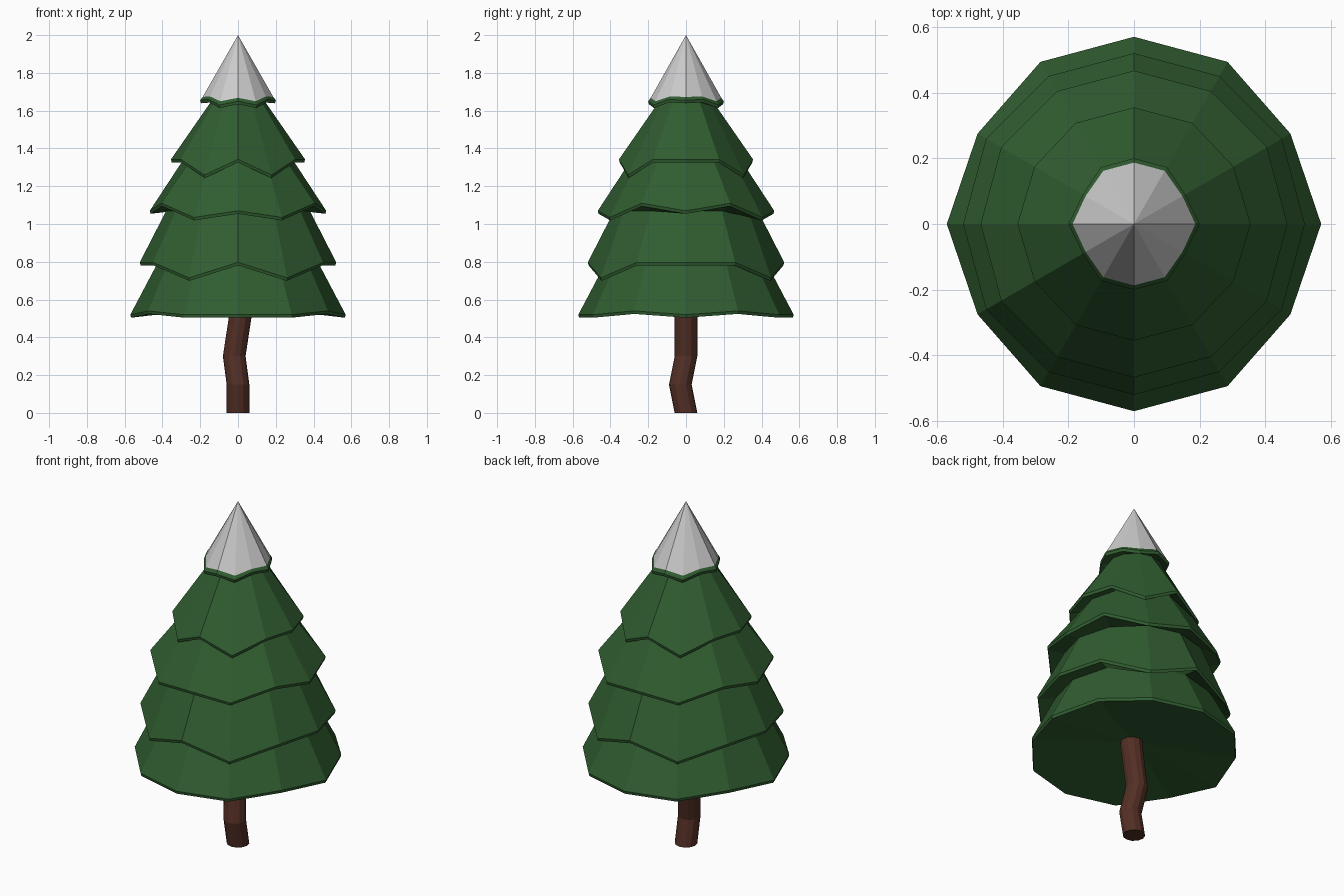
import bpy, bmesh
from math import cos, sin, pi
from mathutils import Vector

if "Cube" in bpy.data.objects:
    bpy.data.objects.remove(bpy.data.objects["Cube"])

N = 12


def material(name, rgb):
    m = bpy.data.materials.new(name)
    m.diffuse_color = (*rgb, 1)
    m.use_nodes = True
    m.node_tree.nodes["Principled BSDF"].inputs["Base Color"].default_value = m.diffuse_color
    return m


def build(name, rings, mat, start=None, end=None):
    """Skin a stack of rings; optional tip points or flat caps close the ends."""
    bm = bmesh.new()
    loops = [[bm.verts.new(p) for p in ring] for ring in rings]
    for a, b in zip(loops, loops[1:]):
        for i in range(len(a)):
            j = (i + 1) % len(a)
            bm.faces.new((a[i], a[j], b[j], b[i]))
    for loop, tip in ((loops[0], start), (loops[-1], end)):
        if tip == "cap":
            bm.faces.new(loop)
        elif tip:
            v = bm.verts.new(tip)
            for i in range(len(loop)):
                bm.faces.new((loop[i], loop[(i + 1) % len(loop)], v))
    bmesh.ops.recalc_face_normals(bm, faces=bm.faces)
    me = bpy.data.meshes.new(name)
    bm.to_mesh(me)
    bm.free()
    me.materials.append(mat)
    ob = bpy.data.objects.new(name, me)
    bpy.context.collection.objects.link(ob)
    return ob


def wavy(r, zs, pinch=1.0, dr=0.0, dz=0.0):
    """12-sided ring; zs are heights at 0, 30, 60, 90 degrees, mirrored around."""
    pts = []
    for i in range(N):
        k = i % 6
        k = k if k <= 3 else 6 - k
        rr = r * (pinch if k == 1 else 1) + dr
        a = 2 * pi * i / N
        pts.append(Vector((rr * cos(a), rr * sin(a), zs[k] + dz)))
    return pts


green = material("needles", (0.03, 0.11, 0.03))
white = material("snow", (0.8, 0.8, 0.8))
brown = material("bark", (0.085, 0.028, 0.018))

# Tiers: rim radius, pinch at 30 degrees, rim heights, then the inner ring above
tiers = [
    (0.57, 0.965, (0.52, 0.54, 0.52, 0.52), 0.425, 0.795),
    (0.52, 1.0, (0.797, 0.797, 0.715, 0.797), 0.38, 1.07),
    (0.467, 1.0, (1.07, 1.11, 1.035, 1.07), 0.29, 1.34),
    (0.355, 0.985, (1.342, 1.342, 1.26, 1.342), 0.145, 1.645),
    (0.20, 0.9, (1.655, 1.66, 1.63, 1.65), None, None),
]
rings = []
for r, pinch, zs, r_in, z_in in tiers:
    rings.append(wavy(r, zs, pinch, -0.004, -0.016))
    rings.append(wavy(r, zs, pinch))
    if r_in:
        rings.append(wavy(r_in, (z_in,) * 4))

# Snow hem shared by foliage and cap
hem = wavy(0.187, (1.673, 1.675, 1.65, 1.668), 0.91)
build("foliage", rings + [hem], green, start=(0, 0, 0.57))
build("snow_cap", [hem], white, end=(0, 0, 2))

# Crooked trunk
path = [(0, 0, 0), (0, -0.03, 0.15), (-0.02, 0, 0.30), (0.015, 0, 0.53), (0.018, 0, 0.57)]
trunk = [[Vector((x + 0.06 * cos(2 * pi * i / N), y + 0.06 * sin(2 * pi * i / N), z))
          for i in range(N)] for x, y, z in path]
build("trunk", trunk, brown, start="cap", end="cap")
